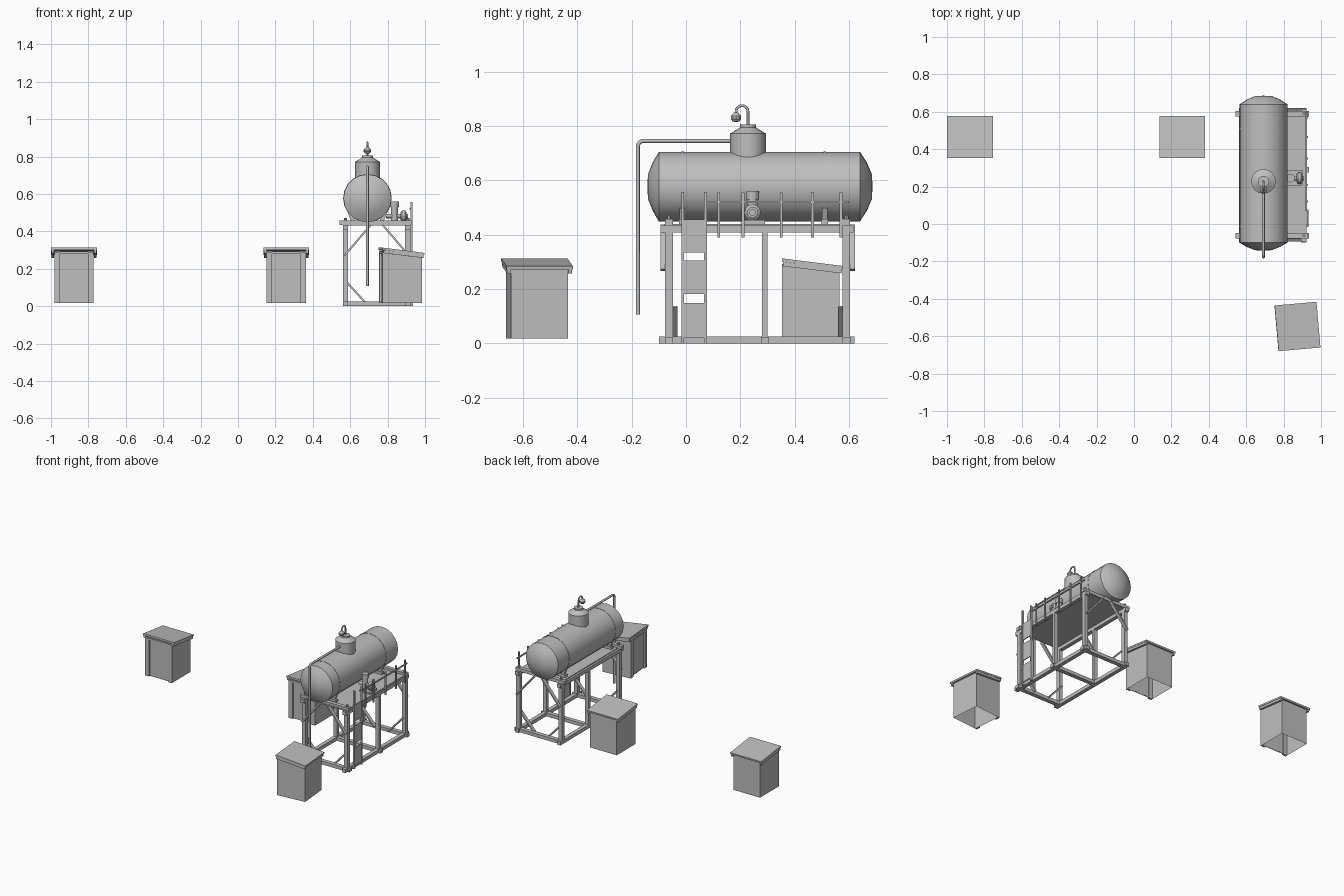
import bpy
import bmesh
from math import radians, cos, sin, pi, tau
from mathutils import Vector, Matrix

if "Cube" in bpy.data.objects:
    bpy.data.objects.remove(bpy.data.objects["Cube"])

grey = bpy.data.materials.new("plain grey")
grey.use_nodes = True
grey.diffuse_color = (0.52, 0.52, 0.52, 1)
grey.node_tree.nodes["Principled BSDF"].inputs["Base Color"].default_value = (0.52, 0.52, 0.52, 1)


def finish(name, bm, smooth=False):
    bmesh.ops.recalc_face_normals(bm, faces=bm.faces)
    mesh = bpy.data.meshes.new(name)
    bm.to_mesh(mesh)
    bm.free()
    mesh.materials.append(grey)
    obj = bpy.data.objects.new(name, mesh)
    bpy.context.collection.objects.link(obj)
    if smooth:
        bpy.ops.object.select_all(action="DESELECT")
        obj.select_set(True)
        bpy.context.view_layer.objects.active = obj
        bpy.ops.object.shade_smooth_by_angle(angle=radians(28))
    return obj


def box(name, x, y, z):
    """Box from (low, high) spans."""
    bm = bmesh.new()
    spans = (x, y, z)
    size = [b - a for a, b in spans]
    mid = [(a + b) / 2 for a, b in spans]
    bmesh.ops.create_cube(bm, size=1, matrix=Matrix.Translation(mid) @ Matrix.Diagonal((*size, 1)))
    return finish(name, bm)


def beam(name, a, b, width, depth):
    """Square bar between two points."""
    a, b = Vector(a), Vector(b)
    bm = bmesh.new()
    turn = (b - a).to_track_quat("Z", "Y").to_matrix().to_4x4()
    bmesh.ops.create_cube(bm, size=1, matrix=Matrix.Translation((a + b) / 2) @ turn
                          @ Matrix.Diagonal((width, depth, (b - a).length, 1)))
    return finish(name, bm)


def lathe(name, profile, origin, axis="Z", sides=16):
    """Turn (radius, height) points about an axis; zero radius closes an end."""
    bm = bmesh.new()
    rings = []
    for r, h in profile:
        rings.append([bm.verts.new((r * cos(tau * i / sides), r * sin(tau * i / sides), h))
                      for i in range(sides)])
    for low, high in zip(rings, rings[1:]):
        for i in range(sides):
            j = (i + 1) % sides
            bm.faces.new((low[i], low[j], high[j], high[i]))
    bmesh.ops.remove_doubles(bm, verts=bm.verts, dist=1e-5)
    turn = {"Z": Matrix(), "Y": Matrix.Rotation(-pi / 2, 4, "X"), "X": Matrix.Rotation(pi / 2, 4, "Y")}[axis]
    bm.transform(Matrix.Translation(origin) @ turn)
    return finish(name, bm, True)


def rod(name, r, origin, length, axis="Z", sides=12):
    return lathe(name, [(0, 0), (r, 0), (r, length), (0, length)], origin, axis, sides)


def pipe(name, points, radius):
    curve = bpy.data.curves.new(name, "CURVE")
    curve.dimensions = "3D"
    curve.bevel_depth = radius
    curve.bevel_resolution = 2
    curve.use_fill_caps = True
    spline = curve.splines.new("POLY")
    spline.points.add(len(points) - 1)
    for p, co in zip(spline.points, points):
        p.co = (*co, 1)
    curve.materials.append(grey)
    obj = bpy.data.objects.new(name, curve)
    bpy.context.collection.objects.link(obj)


# Tank with dished ends, straps and filling dome
TX, TZ, R = 0.692, 0.577, 0.128
lathe("tank", [(0, -0.142), (0.045, -0.14), (0.09, -0.122), (R, -0.1),
               (R, 0.64), (0.09, 0.665), (0.045, 0.684), (0, 0.686)], (TX, 0, TZ), "Y", 20)
for y in (-0.018, 0.505):
    lathe("tank_strap", [(R, 0), (R + 0.002, 0), (R + 0.002, 0.01), (R, 0.01)], (TX, y, TZ), "Y", 20)
lathe("tank_dome", [(0.066, 0.65), (0.066, 0.772), (0.03, 0.794), (0.03, 0.805), (0, 0.805)],
      (TX, 0.228, 0), sides=16)

# Gooseneck vent with its bulb
arc = [(TX, 0.206 + 0.022 * cos(a * pi / 8), 0.853 + 0.022 * sin(a * pi / 8)) for a in range(9)]
pipe("vent_pipe", [(TX, 0.228, 0.8)] + arc, 0.005)
lathe("vent_bulb", [(0, 0.815), (0.012, 0.816), (0.02, 0.826), (0.02, 0.836), (0.008, 0.85), (0, 0.851)],
      (TX, 0.184, 0), sides=10)

# Drain pipe from the dome down past the front end
bend = [(TX, -0.157 - 0.02 * sin(a * pi / 8), 0.725 + 0.02 * cos(a * pi / 8)) for a in range(5)]
pipe("filler_pipe", [(TX, 0.17, 0.745)] + bend + [(TX, -0.177, 0.107)], 0.0075)

# Stand: posts, sills, top beams and cross bearers
XL, XR = 0.575, 0.908
ROWS = (-0.0625, 0.29, 0.59)
for x in (XL, XR):
    box("sill", (x - 0.014, x + 0.014), (-0.1, 0.62), (0, 0.025))
    box("top_beam", (x - 0.014, x + 0.014), (-0.094, 0.616), (0.408, 0.434))
    for y in ROWS:
        w = 0.01 if y == ROWS[1] else 0.014
        box("post", (x - 0.014, x + 0.014), (y - w, y + w), (0.02, 0.41))
for y in ROWS:
    box("cross_sill", (XL - 0.014, 0.935), (y - 0.015, y + 0.015), (0, 0.024))
    if y != ROWS[1]:
        box("cross_bearer", (0.543, 0.928), (y - 0.014, y + 0.014), (0.434, 0.457))
box("deck", (XL, 0.915), (-0.08, 0.6), (0.432, 0.44))

# Knee braces: upper ones outside the end posts, lower ones inside
for y, out in ((ROWS[0], -1), (ROWS[2], 1)):
    for x, way in ((XL, 1), (XR, -1)):
        yo, yi = y + out * 0.019, y - out * 0.019
        beam("upper_brace", (x - way * 0.006, yo, 0.27), (x + way * 0.135, yo, 0.435), 0.024, 0.01)
        beam("lower_brace", (x, yi, 0.135), (x + way * 0.11, yi, 0.015), 0.024, 0.01)

# Tank cradles and corner pegs
for y in (-0.013, 0.51):
    for side in (-1, 1):
        beam("cradle", (TX + side * 0.07, y, 0.44), (TX + side * 0.095, y, 0.5), 0.02, 0.02)
    box("cradle_base", (TX - 0.1, TX + 0.1), (y - 0.012, y + 0.012), (0.438, 0.458))
for y in (ROWS[0], ROWS[2]):
    for x in (XL, XR):
        rod("peg", 0.008, (x, y, 0.45), 0.022, sides=8)

# Handrail
for y in (0.12, 0.21, 0.35, 0.465, 0.57):
    box("rail_post", (0.921, 0.929), (y - 0.005, y + 0.005), (0.39, 0.556))
box("hand_rail", (0.916, 0.924), (0.07, 0.6), (0.516, 0.524))

# Ladder with broad treads
for y in (-0.012, 0.072):
    box("ladder_rail", (0.922, 0.934), (y - 0.005, y + 0.005), (0, 0.557))
for low, high in ((0.02, 0.148), (0.182, 0.305), (0.335, 0.456)):
    box("ladder_panel", (0.926, 0.932), (-0.01, 0.07), (low, high))

# Pump on the walkway
PY = 0.245
rod("pump_pipe", 0.012, (0.79, PY, 0.482), 0.12, "X")
rod("pump_riser", 0.018, (0.837, PY, 0.438), 0.1)
rod("pump_head", 0.023, (0.837, PY, 0.53), 0.03)
lathe("pump_body", [(0, -0.016), (0.02, -0.016), (0.03, -0.008), (0.03, 0.008), (0.02, 0.016), (0, 0.016)],
      (0.885, PY, 0.482), "X", 12)
box("pump_foot", (0.82, 0.9), (PY - 0.04, PY + 0.045), (0.438, 0.454))


def shed(x, y, angle):
    """Open-bottomed hut with a sloping roof; its door faces -y before turning."""
    parts = []
    # Walls extruded from a sloped side profile
    bm = bmesh.new()
    sides = [[bm.verts.new((s * 0.105, py, pz)) for py, pz in
              ((-0.1, 0.018), (0.1, 0.018), (0.1, 0.272), (-0.1, 0.296))] for s in (-1, 1)]
    for side in sides:
        bm.faces.new(side)
    for i in (1, 2, 3):
        j = (i + 1) % 4
        bm.faces.new((sides[0][i], sides[0][j], sides[1][j], sides[1][i]))
    parts.append(finish("shed_walls", bm))
    # Door frame and door
    for s in (-1, 1):
        edges = sorted((s * 0.075, s * 0.105))
        parts.append(box("door_jamb", edges, (-0.112, -0.098), (0.018, 0.29)))
        parts.append(beam("roof_batten", (s * 0.113, -0.108, 0.292), (s * 0.113, 0.108, 0.266), 0.014, 0.016))
    parts.append(box("door_head", (-0.075, 0.075), (-0.112, -0.098), (0.278, 0.292)))
    parts.append(box("door", (-0.07, 0.07), (-0.105, -0.099), (0.024, 0.274)))
    # Roof sheet
    parts.append(beam("shed_roof", (0, -0.112, 0.307), (0, 0.112, 0.279), 0.245, 0.012))
    place = Matrix.Translation((x, y, 0)) @ Matrix.Rotation(radians(angle), 4, "Z")
    for part in parts:
        part.data.transform(place)


shed(-0.877, 0.465, 0)
shed(0.258, 0.465, 0)
shed(0.874, -0.548, -85)
